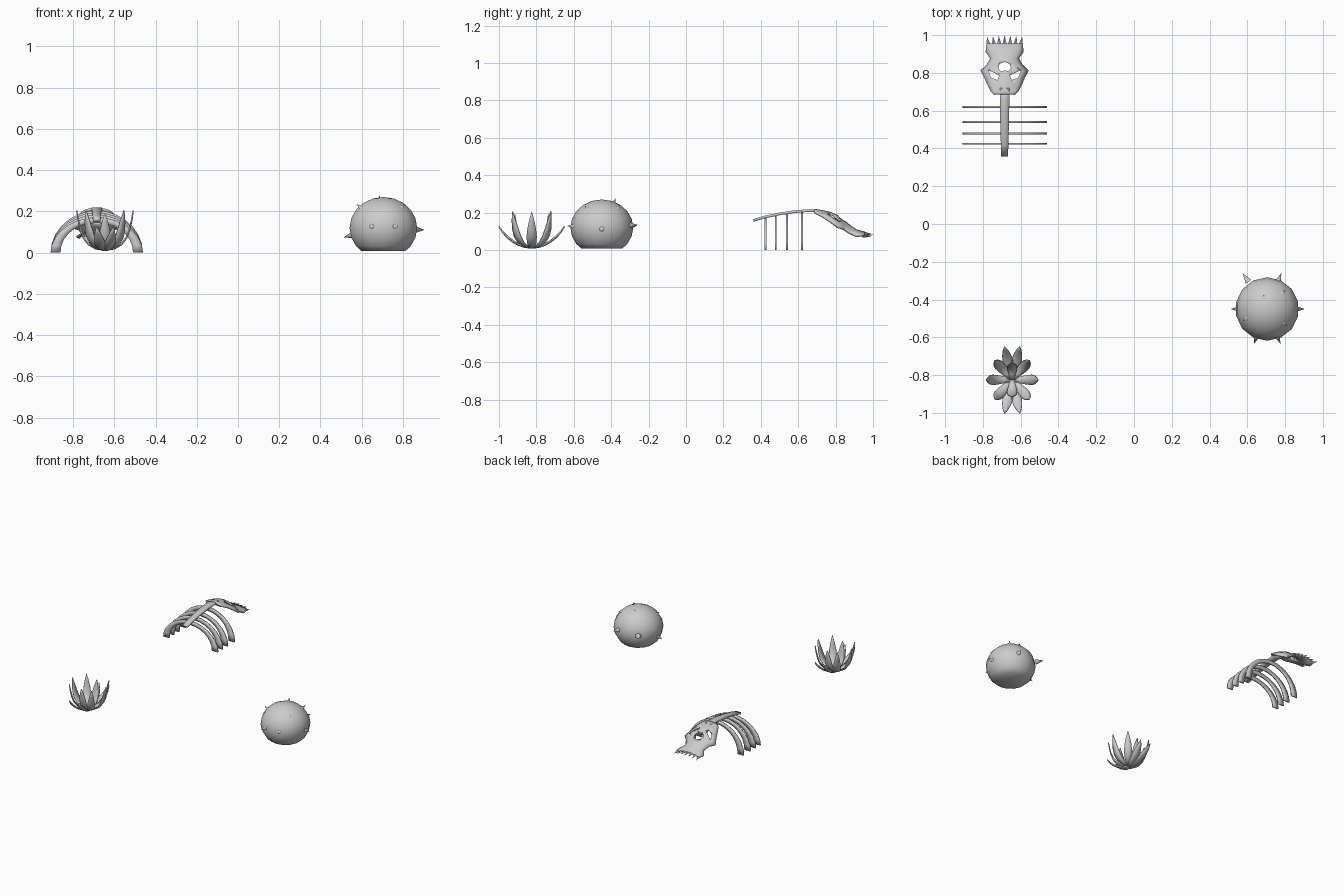
import bpy, bmesh, math
from mathutils import Vector

if "Cube" in bpy.data.objects:
    bpy.data.objects.remove(bpy.data.objects["Cube"])


def make(name, verts, faces, thick=0.0, angle=40):
    me = bpy.data.meshes.new(name)
    me.from_pydata([tuple(v) for v in verts], [], faces)
    bm = bmesh.new()
    bm.from_mesh(me)
    bmesh.ops.recalc_face_normals(bm, faces=bm.faces)
    bm.to_mesh(me)
    bm.free()
    ob = bpy.data.objects.new(name, me)
    bpy.context.collection.objects.link(ob)
    if thick:
        m = ob.modifiers.new("shell", 'SOLIDIFY')
        m.thickness = thick
        m.offset = 0
    smooth(ob, angle)
    return ob


def smooth(ob, angle=40):
    bpy.ops.object.select_all(action='DESELECT')
    ob.select_set(True)
    bpy.context.view_layer.objects.active = ob
    bpy.ops.object.shade_smooth_by_angle(angle=math.radians(angle))


def grid_faces(rows, cols):
    return [(r * cols + c, r * cols + c + 1, (r + 1) * cols + c + 1, (r + 1) * cols + c)
            for r in range(rows - 1) for c in range(cols - 1)]


# Round cactus body: flattened sphere with a flat cut base
C = Vector((0.705, -0.45, 0.12))
bpy.ops.mesh.primitive_uv_sphere_add(segments=14, ring_count=10)
cactus = bpy.context.object
cactus.name = "cactus_body"
bm = bmesh.new()
bm.from_mesh(cactus.data)
for v in bm.verts:
    v.co = Vector((v.co.x * 0.168, v.co.y * 0.168, v.co.z * 0.15)) + C
cut = bmesh.ops.bisect_plane(bm, geom=bm.verts[:] + bm.edges[:] + bm.faces[:],
                             plane_co=(0, 0, 0.008), plane_no=(0, 0, -1), clear_outer=True)
bmesh.ops.holes_fill(bm, edges=[e for e in bm.edges if e.is_boundary])
bm.to_mesh(cactus.data)
bm.free()
smooth(cactus, 45)

# Cactus spikes, given by their tips
tips = [(0.512, -0.45, 0.075), (0.905, -0.45, 0.11), (0.575, -0.26, 0.13), (0.78, -0.26, 0.135),
        (0.635, -0.635, 0.128), (0.775, -0.635, 0.128), (0.685, -0.375, 0.277),
        (0.80, -0.35, 0.242), (0.81, -0.54, 0.237), (0.575, -0.51, 0.236)]
for t in tips:
    t = Vector(t)
    d = (t - C).normalized()
    bpy.ops.mesh.primitive_cone_add(vertices=6, radius1=0.02, radius2=0, depth=0.055,
                                    location=t - d * 0.0275,
                                    rotation=d.to_track_quat('Z', 'Y').to_euler())
    bpy.context.object.name = "cactus_spike"
    smooth(bpy.context.object, 60)

# Succulent leaves: curved tapering blades around a centre
P = Vector((-0.645, -0.825, 0))
WIDTHS = [0.010, 0.018, 0.025, 0.027, 0.023, 0.014, 0.001]
UPRIGHT = [(0, .012), (.045, .018), (.08, .038), (.105, .07), (.12, .11), (.13, .155), (.137, .205)]
INNER = [(0, .012), (.03, .02), (.055, .04), (.07, .07), (.08, .11), (.086, .15), (.09, .19)]
LOW = [(0, .01), (.04, .014), (.075, .026), (.107, .044), (.135, .066), (.16, .094), (.18, .125)]


def leaf(deg, path):
    a = math.radians(deg)
    out, side = Vector((math.cos(a), math.sin(a), 0)), Vector((-math.sin(a), math.cos(a), 0))
    verts = []
    for (r, z), w in zip(path, WIDTHS):
        for s in (-1, 0, 1):
            lift = 0.12 * w * abs(s)
            verts.append(P + out * (r - lift) + side * s * w + Vector((0, 0, z + lift)))
    make("plant_leaf", verts, grid_faces(len(path), 3), 0.006, 50)


for deg in (0, 48, 132, 180, 228, 312):
    leaf(deg, UPRIGHT)
for deg in (77, 103, 257, 283):
    leaf(deg, LOW)
for deg in (90, 270):
    leaf(deg, INNER)

# Spine: thin arched strip
X = -0.685
spine = [(0.36, .018, .158), (0.42, .02, .176), (0.5, .022, .193), (0.58, .024, .205),
         (0.66, .025, .211), (0.72, .025, .207)]
make("spine", [(X + s * w, y, z) for y, w, z in spine for s in (-1, 1)],
     grid_faces(len(spine), 2), 0.014)

# Ribs: flat bands arched across the spine
for y, h in ((0.425, .17), (0.48, .182), (0.54, .193), (0.62, .203)):
    verts, n = [], 15
    for i in range(n):
        a = math.pi * i / (n - 1)
        t = 0.012 + 0.012 * abs(math.cos(a))
        for s in (-1, 1):
            verts.append((X + (0.2 + s * t) * math.cos(a), y,
                          (h - 0.012 + s * 0.014) * math.sin(a)))
    make("rib", verts, grid_faces(n, 2), 0.01)

# Skull: curved shell from rows of (y, half width, height, side droop)
rows = [(.685, .055, .213, .01), (.70, .07, .212, .018), (.735, .088, .206, .03),
        (.775, .105, .197, .048), (.81, .125, .18, .058), (.84, .092, .158, .045),
        (.875, .073, .128, .038), (.91, .098, .105, .03), (.955, .094, .092, .014)]
COLS = 9
verts = []
for y, w, z, d in rows:
    for c in range(COLS):
        u = c / (COLS - 1) * 2 - 1
        verts.append((X + u * w, y, z - d * u * u))
skull = make("skull", verts, grid_faces(len(rows), COLS), 0.012, 40)

# Eye and nose openings
eye = [(.028, .785), (.038, .762), (.072, .775), (.086, .814), (.055, .80)]
nose = [(.0, .858), (-.026, .848), (-.034, .825), (-.016, .806), (.0, .815),
        (.016, .806), (.034, .825), (.026, .848)]
for outline in (eye, [(-x, y) for x, y in eye], nose):
    n = len(outline)
    verts = [(X + x, y, z) for z in (0.0, 0.4) for x, y in outline]
    faces = [tuple(range(n)), tuple(range(n, 2 * n))]
    faces += [(i, (i + 1) % n, n + (i + 1) % n, n + i) for i in range(n)]
    cutter = make("opening_cutter", verts, faces)
    cutter.hide_render = True
    cutter.hide_set(True)
    m = skull.modifiers.new("opening", 'BOOLEAN')
    m.object = cutter
    m.operation = 'DIFFERENCE'
    m.solver = 'EXACT'

bpy.context.view_layer.objects.active = skull
for m in list(skull.modifiers):
    bpy.ops.object.modifier_apply(modifier=m.name)
for ob in [o for o in bpy.data.objects if o.name.startswith("opening_cutter")]:
    bpy.data.objects.remove(ob)

# Teeth: pointed blades along the front jaw edge
for i in range(-3, 4):
    x = X + i * 0.028
    z = 0.092 - 0.0015 * i * i
    tip = (x + i * 0.003, 1.0 - 0.003 * abs(i), z - 0.008)
    base = [(x - .013, .945, z), (x, .945, z + .008), (x + .013, .945, z), (x, .945, z - .012)]
    make("tooth", base + [tip], [(0, 1, 2, 3)] + [(k, (k + 1) % 4, 4) for k in range(4)], 0, 20)
